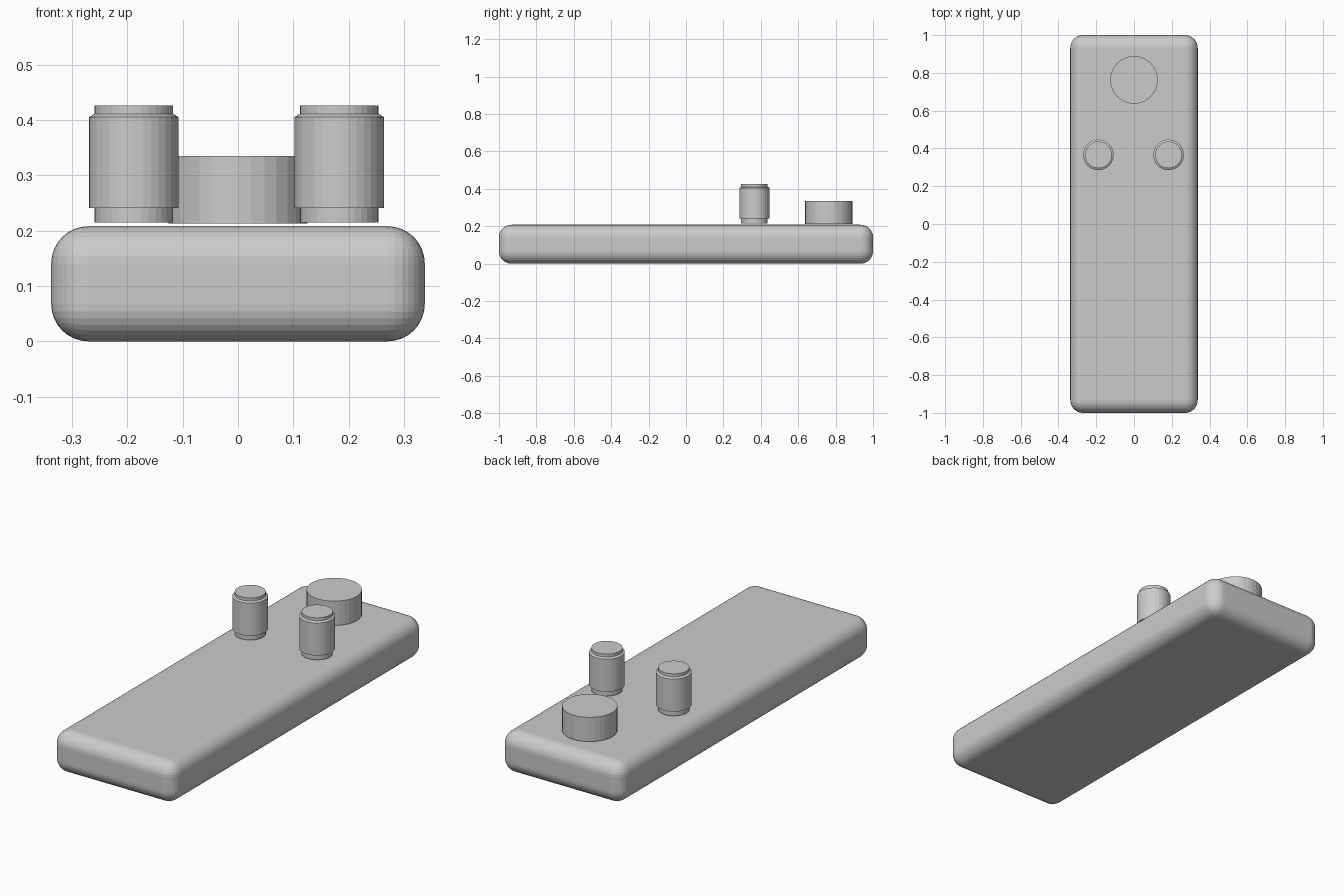
import bpy, bmesh, math

if "Cube" in bpy.data.objects:
    bpy.data.objects.remove(bpy.data.objects["Cube"])

SIDES = 32


def make_object(name, bm):
    bmesh.ops.recalc_face_normals(bm, faces=bm.faces)
    mesh = bpy.data.meshes.new(name)
    bm.to_mesh(mesh)
    bm.free()
    obj = bpy.data.objects.new(name, mesh)
    bpy.context.collection.objects.link(obj)
    return obj


def turned(name, x, y, profile):
    """Capped solid of revolution from (radius, z) points."""
    bm = bmesh.new()
    rings = []
    for r, z in profile:
        rings.append([bm.verts.new((x + r * math.cos(2 * math.pi * i / SIDES),
                                    y + r * math.sin(2 * math.pi * i / SIDES), z))
                      for i in range(SIDES)])
    for a, b in zip(rings, rings[1:]):
        for i in range(SIDES):
            j = (i + 1) % SIDES
            bm.faces.new((a[i], a[j], b[j], b[i]))
    bm.faces.new(rings[0][::-1])
    bm.faces.new(rings[-1])
    return make_object(name, bm)


# Rounded slab body
bm = bmesh.new()
bmesh.ops.create_cube(bm, size=1)
for v in bm.verts:
    v.co = (v.co.x * 0.675, v.co.y * 2.0, (v.co.z + 0.5) * 0.208)
body = make_object("body", bm)
bevel = body.modifiers.new("rounded_edges", 'BEVEL')
bevel.width = 0.067
bevel.segments = 8

# Wide round knob near the back
turned("wide_knob", 0, 0.763, [(0.126, 0.2125), (0.126, 0.3345)])

# Pair of stepped knobs
stepped = [(0.071, 0.215), (0.071, 0.241), (0.081, 0.241), (0.081, 0.405),
           (0.071, 0.411), (0.071, 0.426)]
for name, x in (("left_knob", -0.1885), ("right_knob", 0.183)):
    turned(name, x, 0.366, stepped)
